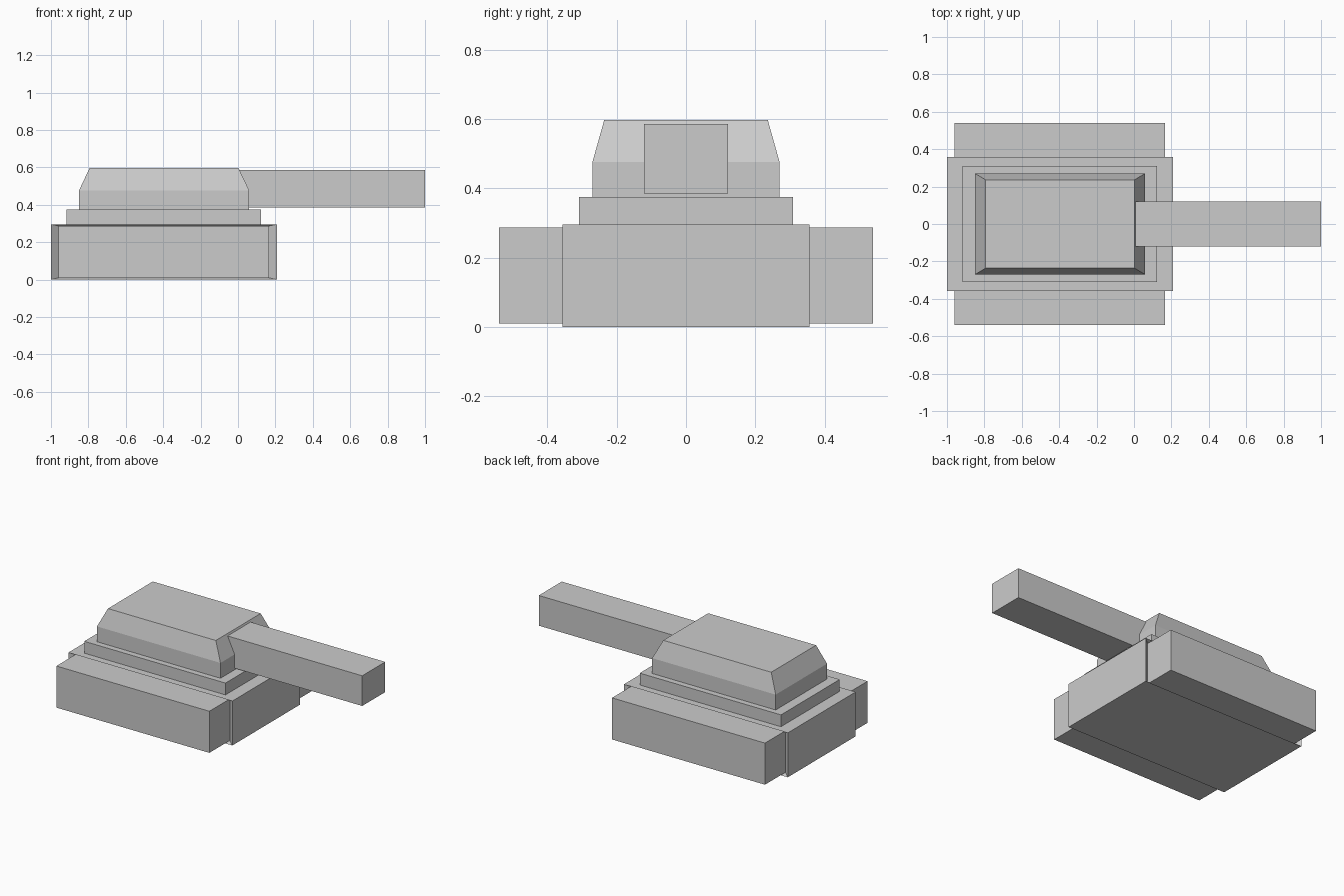
import bpy, bmesh

if "Cube" in bpy.data.objects:
    bpy.data.objects.remove(bpy.data.objects["Cube"])


def loft(name, rings, axis):
    """Join rectangles (level, a0, a1, b0, b1) stacked along an axis, capped at both ends."""
    def place(level, a, b):
        return {'X': (level, a, b), 'Y': (a, level, b), 'Z': (a, b, level)}[axis]

    bm = bmesh.new()
    loops = []
    for level, a0, a1, b0, b1 in rings:
        corners = [(a0, b0), (a1, b0), (a1, b1), (a0, b1)]
        loops.append([bm.verts.new(place(level, a, b)) for a, b in corners])
    for low, high in zip(loops, loops[1:]):
        for i in range(4):
            j = (i + 1) % 4
            bm.faces.new((low[i], low[j], high[j], high[i]))
    bm.faces.new(loops[0])
    bm.faces.new(loops[-1])
    bmesh.ops.recalc_face_normals(bm, faces=bm.faces)
    mesh = bpy.data.meshes.new(name)
    bm.to_mesh(mesh)
    bm.free()
    obj = bpy.data.objects.new(name, mesh)
    bpy.context.collection.objects.link(obj)
    return obj


# Hull with side tracks growing out of shallow tapered recesses
track = (-0.96, 0.167, 0.01, 0.287)
hull = (-1.0, 0.208, 0.0, 0.296)
half = [(0.357, *hull), (0.325, *track), (0.54, *track)]
mirrored = [(-r[0], *r[1:]) for r in reversed(half)]
loft("hull_and_tracks", mirrored + half, 'Y')

# Stepped deck under the turret
deck = (-0.916, 0.124, -0.309, 0.309)
loft("deck", [(0.296, *deck), (0.375, *deck)], 'Z')

# Turret with straight base and tapered top
base = (-0.85, 0.06, -0.27, 0.27)
loft("turret", [(0.375, *base), (0.477, *base),
                (0.598, -0.793, 0.002, -0.236, 0.236)], 'Z')

# Square gun barrel
barrel = (-0.121, 0.121, 0.385, 0.586)
loft("barrel", [(0.005, *barrel), (1.0, *barrel)], 'X')
